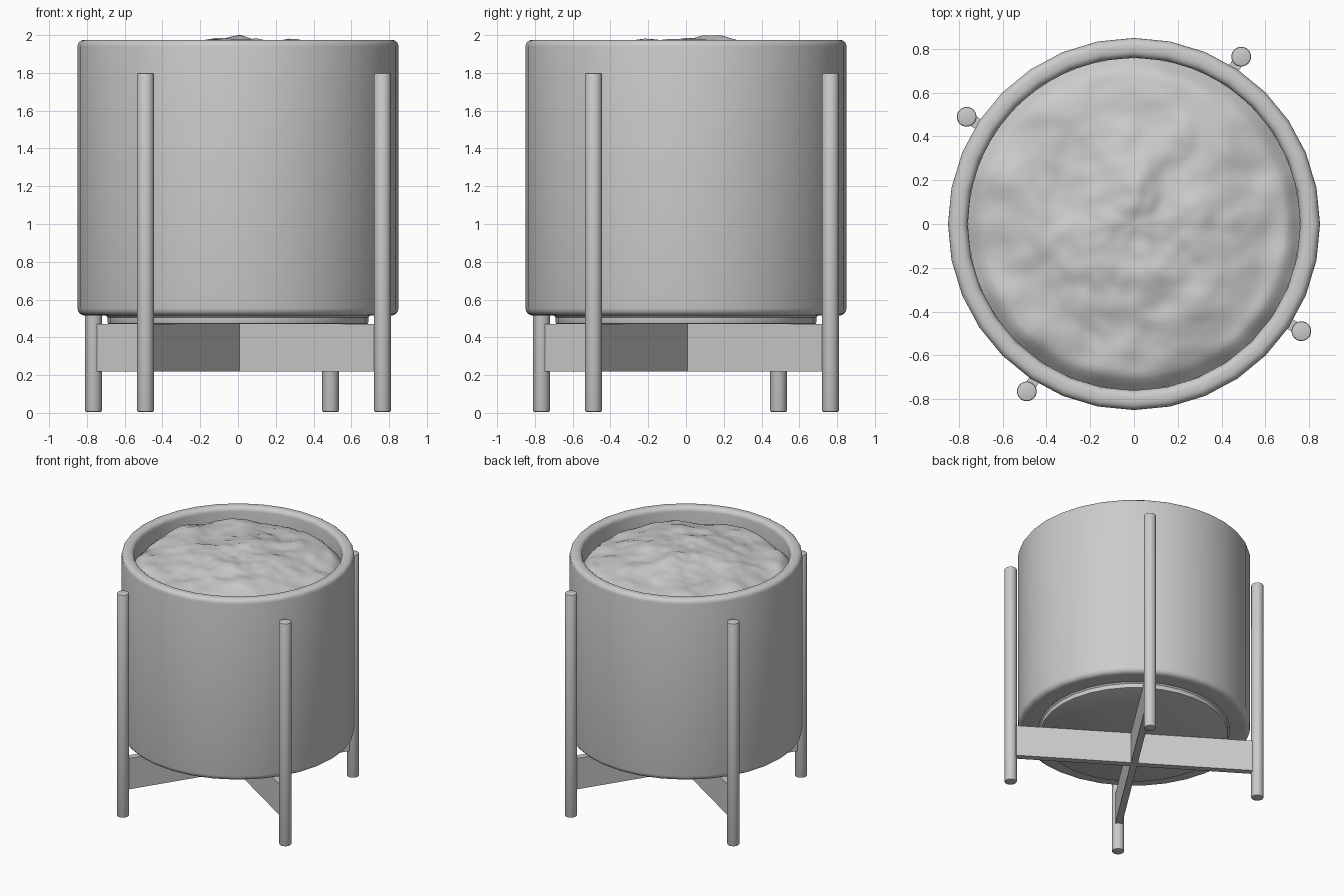
import bpy, bmesh, math
from mathutils import Vector, noise

if "Cube" in bpy.data.objects:
    bpy.data.objects.remove(bpy.data.objects["Cube"])

grey = bpy.data.materials.new("plain_grey")
grey.diffuse_color = (0.6, 0.6, 0.6, 1)
grey.use_nodes = True
grey.node_tree.nodes["Principled BSDF"].inputs["Base Color"].default_value = grey.diffuse_color


def add_object(name, bm, smooth=True):
    bmesh.ops.recalc_face_normals(bm, faces=bm.faces)
    mesh = bpy.data.meshes.new(name)
    bm.to_mesh(mesh)
    bm.free()
    mesh.materials.append(grey)
    obj = bpy.data.objects.new(name, mesh)
    bpy.context.collection.objects.link(obj)
    if smooth:
        bpy.ops.object.select_all(action='DESELECT')
        obj.select_set(True)
        bpy.context.view_layer.objects.active = obj
        bpy.ops.object.shade_smooth_by_angle(angle=math.radians(35))
    return obj


def lathe(name, profile, sides):
    """Spin (radius, height) points around z; radius 0 closes the ends."""
    bm = bmesh.new()
    verts = [bm.verts.new((r, 0, z)) for r, z in profile]
    edges = [bm.edges.new(pair) for pair in zip(verts, verts[1:])]
    bmesh.ops.spin(bm, geom=verts + edges, axis=(0, 0, 1), cent=(0, 0, 0),
                   angle=math.tau, steps=sides, use_duplicate=False)
    bmesh.ops.remove_doubles(bm, verts=bm.verts, dist=0.0005)
    return add_object(name, bm)


def arc(cr, cz, rad, start, end, steps=4):
    """Quarter-round points for a lathe profile."""
    angles = [math.radians(start + (end - start) * i / steps) for i in range(steps + 1)]
    return [(cr + rad * math.cos(a), cz + rad * math.sin(a)) for a in angles]


# Pot: narrow foot, rounded bottom edge, straight wall, rounded rim, hollow inside
pot_profile = ([(0, 0.47)] + arc(0.68, 0.48, 0.01, -90, 0, 2) + [(0.69, 0.505), (0.70, 0.515)]
               + arc(0.81, 0.555, 0.04, -90, 0)
               + arc(0.815, 1.94, 0.035, 0, 90)
               + arc(0.795, 1.94, 0.035, 90, 180)
               + [(0.76, 1.70), (0, 1.70)])
lathe("pot", pot_profile, 32)

# Soil: lumpy low mound that drops away at the wall
RINGS, SEGS = 32, 96


def soil_height(x, y):
    r = math.hypot(x, y)
    p = Vector((x, y, 0.4))
    mound = 1.86 + 0.085 * (1 - (r / 0.76) ** 2)
    lumps = 0.035 * noise.noise(p * 3.2) + 0.022 * noise.noise(p * 7) + 0.008 * noise.noise(p * 15)
    peak = 0.045 * math.exp(-(x * x + (y - 0.2) ** 2) / 0.02)
    edge_drop = 0.05 * max(0, (r - 0.70) / 0.06)
    return min(mound + lumps + peak - edge_drop, 2.0)


bm = bmesh.new()
centre = bm.verts.new((0, 0, soil_height(0, 0)))
previous = None
for i in range(1, RINGS + 1):
    r = 0.758 * i / RINGS
    ring = []
    for j in range(SEGS):
        a = math.tau * j / SEGS
        x, y = r * math.cos(a), r * math.sin(a)
        ring.append(bm.verts.new((x, y, soil_height(x, y))))
    for j in range(SEGS):
        k = (j + 1) % SEGS
        if previous:
            bm.faces.new((previous[j], ring[j], ring[k], previous[k]))
        else:
            bm.faces.new((centre, ring[j], ring[k]))
    previous = ring
soil = add_object("soil", bm)
# Highest lump just reaches the overall height
top = max(v.co.z for v in soil.data.vertices)
soil.location.z = 2.0 - top

# Stand: four round legs and two crossed bars, turned about z
TURN = math.atan2(0.765, 0.49)
leg_profile = ([(0, 0.005)] + arc(0.037, 0.013, 0.008, -90, 0, 2)
               + arc(0.037, 1.792, 0.008, 0, 90, 2) + [(0, 1.80)])
for i in range(4):
    a = TURN + i * math.pi / 2
    leg = lathe("leg_%d" % (i + 1), leg_profile, 24)
    leg.location = (0.908 * math.cos(a), 0.908 * math.sin(a), -0.005 if i < 0 else 0)

for i in range(2):
    bm = bmesh.new()
    bmesh.ops.create_cube(bm, size=1)
    bmesh.ops.scale(bm, vec=(1.74, 0.05, 0.25), verts=bm.verts)
    bar = add_object("cross_bar_%d" % (i + 1), bm, smooth=False)
    bar.location.z = 0.345
    bar.rotation_euler.z = TURN + i * math.pi / 2
